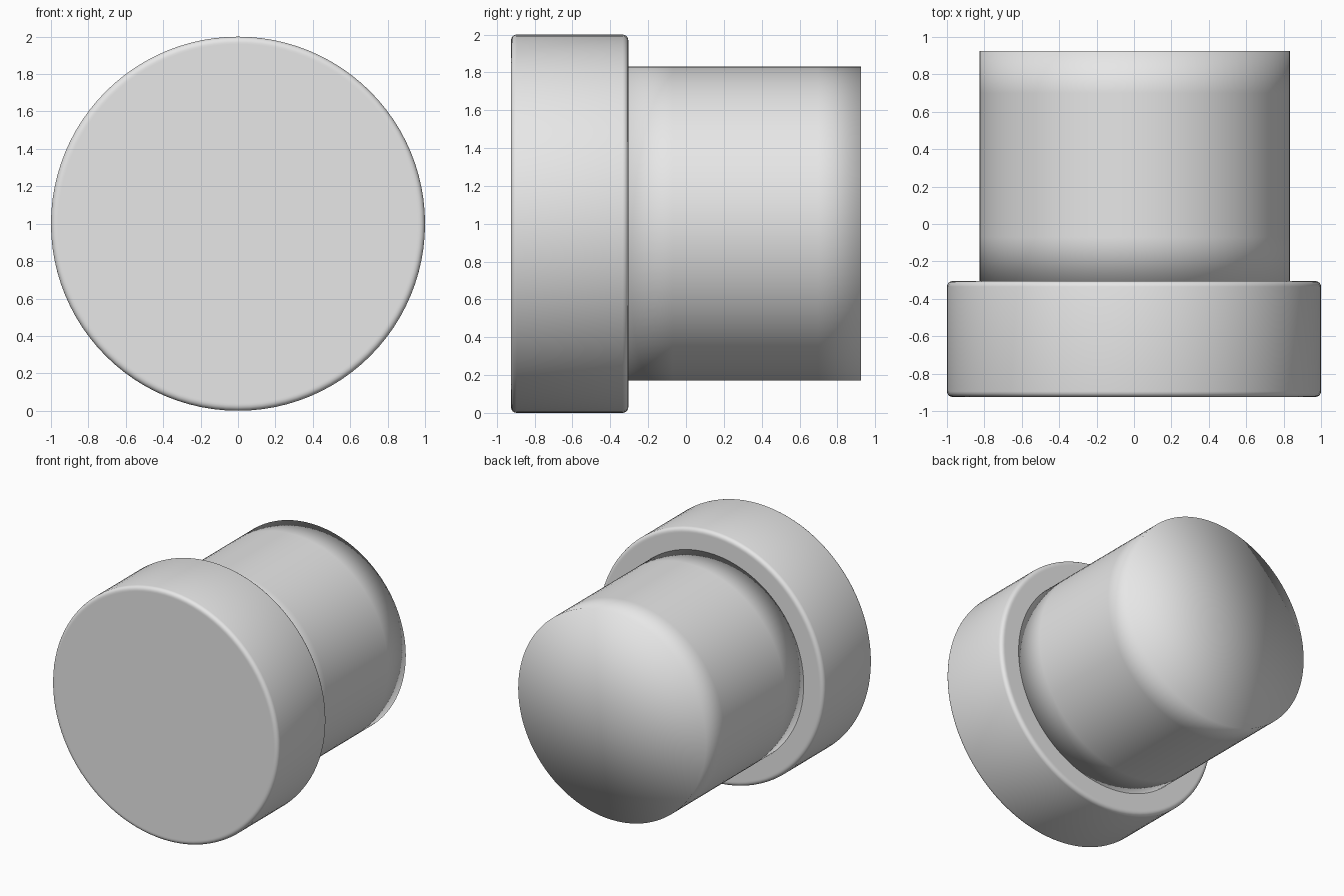
import bpy, bmesh, math

if "Cube" in bpy.data.objects:
    bpy.data.objects.remove(bpy.data.objects["Cube"])

SIDES = 96

grey = bpy.data.materials.new("light grey")
grey.diffuse_color = (0.8, 0.8, 0.8, 1)
grey.use_nodes = True
grey.node_tree.nodes["Principled BSDF"].inputs["Base Color"].default_value = grey.diffuse_color


def lathe(name, profile, cx=0.0, cz=1.0):
    """Closed solid of revolution about the y axis; profile is (radius, y) front to back."""
    bm = bmesh.new()
    rings = []
    for r, y in profile:
        rings.append([bm.verts.new((cx + r * math.cos(2 * math.pi * i / SIDES), y,
                                    cz + r * math.sin(2 * math.pi * i / SIDES)))
                      for i in range(SIDES)])
    for a, b in zip(rings, rings[1:]):
        for i in range(SIDES):
            j = (i + 1) % SIDES
            bm.faces.new((a[i], a[j], b[j], b[i]))
    # end caps as fans around a centre point
    for ring, y in ((rings[0], profile[0][1]), (rings[-1], profile[-1][1])):
        c = bm.verts.new((cx, y, cz))
        for i in range(SIDES):
            bm.faces.new((ring[i], ring[(i + 1) % SIDES], c))
    bmesh.ops.recalc_face_normals(bm, faces=bm.faces)
    for f in bm.faces:
        f.smooth = True
    me = bpy.data.meshes.new(name)
    bm.to_mesh(me)
    bm.free()
    me.materials.append(grey)
    ob = bpy.data.objects.new(name, me)
    bpy.context.collection.objects.link(ob)
    return ob


# wide front cap with small rounded rims
F, B, R, b = -0.925, -0.305, 1.0, 0.03
arc = [math.radians(a) for a in (0, 22.5, 45, 67.5, 90)]
front_rim = [(R - b + b * math.sin(a), F + b - b * math.cos(a)) for a in arc]
back_rim = [(R - b + b * math.cos(a), B - b + b * math.sin(a)) for a in arc]
cap = lathe("cap", [(R - b - 0.01, F)] + front_rim + back_rim + [(R - b - 0.01, B)])

# narrower stem, softly shaded over its flat ends
stem = lathe("stem", [(0.83, -0.308), (0.83, -0.07), (0.83, 0.70), (0.83, 0.925)], cx=0.004)
